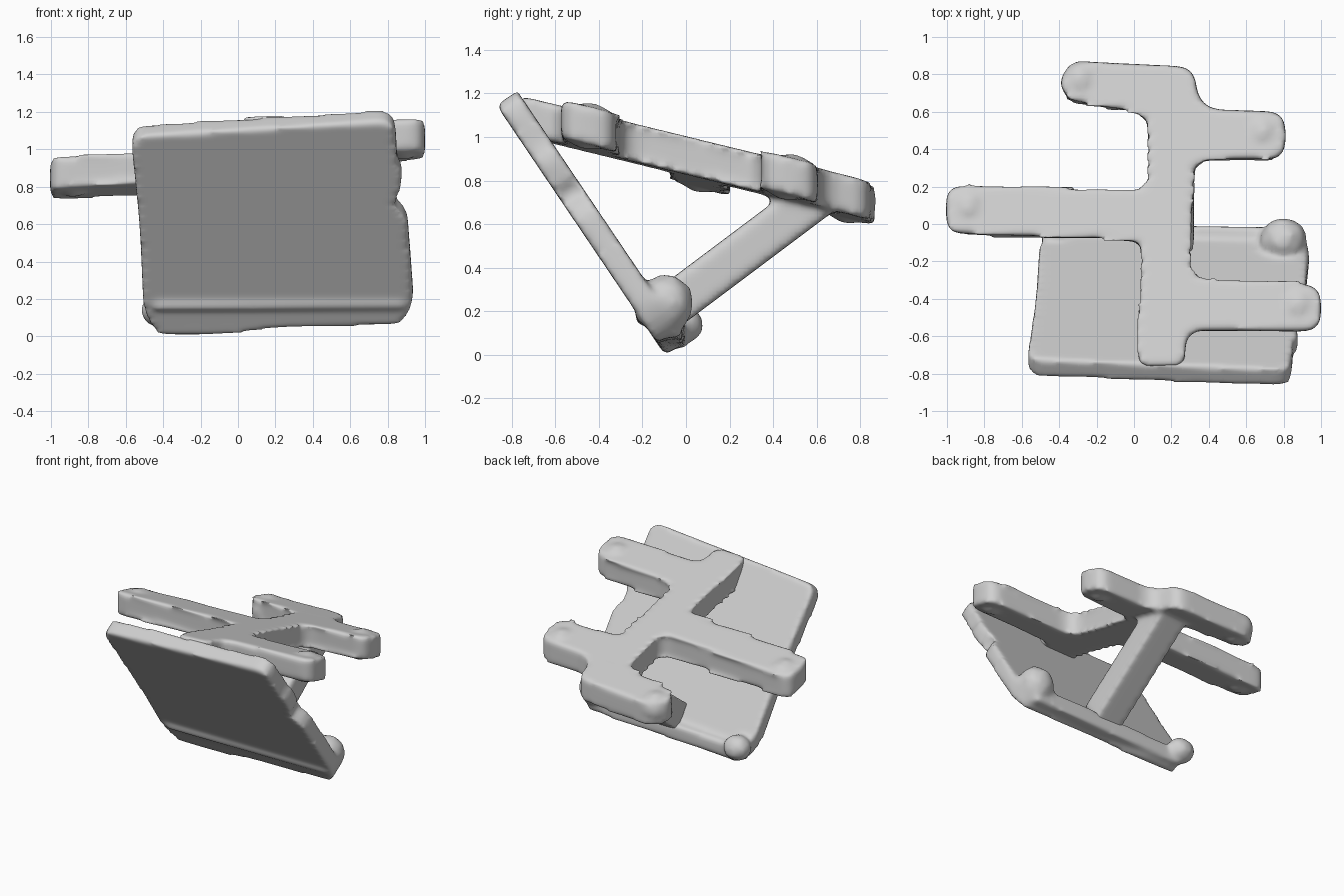
import bpy, bmesh, random
from mathutils import Vector

if "Cube" in bpy.data.objects:
    bpy.data.objects.remove(bpy.data.objects["Cube"], do_unlink=True)
random.seed(4)

GREY = (0.63, 0.63, 0.63, 1)
mat = bpy.data.materials.new("light grey")
mat.use_nodes = True
mat.diffuse_color = GREY
mat.node_tree.nodes["Principled BSDF"].inputs["Base Color"].default_value = GREY


def fused(name, bm):
    """Object whose overlapping pieces melt into one softly rounded skin."""
    bmesh.ops.recalc_face_normals(bm, faces=bm.faces)
    mesh = bpy.data.meshes.new(name)
    bm.to_mesh(mesh)
    bm.free()
    mesh.materials.append(mat)
    obj = bpy.data.objects.new(name, mesh)
    bpy.context.collection.objects.link(obj)
    skin = obj.modifiers.new("skin", 'REMESH')
    skin.mode, skin.voxel_size, skin.use_smooth_shade = 'VOXEL', 0.018, True
    soft = obj.modifiers.new("soften", 'SMOOTH')
    soft.factor, soft.iterations = 0.5, 8


def rounded(corners, steps=5):
    """Outline points with each (u, v, radius) corner rounded."""
    pts = []
    for i, (u, v, r) in enumerate(corners):
        c = Vector((u, v))
        a = Vector(corners[i - 1][:2]) - c
        b = Vector(corners[(i + 1) % len(corners)][:2]) - c
        a, b = c + a.normalized() * r, c + b.normalized() * r
        for k in range(steps + 1):
            t = k / steps
            pts.append(a * (1 - t) ** 2 + c * 2 * t * (1 - t) + b * t * t)
    return pts


def add_plate(bm, corners, place, offset):
    """Thick plate: outline mapped to space by place, thickened both ways."""
    pts = [place(p) for p in rounded(corners)]
    low = [bm.verts.new(p - offset) for p in pts]
    high = [bm.verts.new(p + offset) for p in pts]
    caps = [bm.faces.new(low), bm.faces.new(high)]
    for i in range(len(pts)):
        bm.faces.new((low[i - 1], low[i], high[i], high[i - 1]))
    bmesh.ops.triangulate(bm, faces=caps)


def add_lump(bm, centre, size, rough):
    new = bmesh.ops.create_icosphere(bm, subdivisions=3, radius=1)
    for v in new["verts"]:
        v.co *= 1 + random.uniform(-rough, rough)
        v.co = Vector(centre) + v.co * Vector(size)


def add_bar(bm, start, end, width, depth):
    """Square bar between two points."""
    a, b = Vector(start), Vector(end)
    new = bmesh.ops.create_cube(bm, size=1)
    rot = (b - a).to_track_quat('Z', 'Y')
    for v in new["verts"]:
        v.co = (a + b) / 2 + rot @ (v.co * Vector((width, depth, (b - a).length)))


# Slanted front panel with an uneven left edge
def on_panel(p):
    return Vector((p.x, -0.81 + (1.16 - p.y) * 0.675, p.y))


panel_corners = [
    (-0.575, 1.1, 0.09), (0.84, 1.185, 0.09), (0.85, 0.95, 0.03), (0.88, 0.9, 0.03),
    (0.865, 0.79, 0.02), (0.82, 0.74, 0.03), (0.905, 0.66, 0.05), (0.94, 0.2, 0.06),
    (0.87, 0.085, 0.06), (0.3, 0.08, 0.1), (-0.15, 0.03, 0.05), (-0.43, 0.03, 0.06),
    (-0.505, 0.16, 0.06), (-0.525, 0.6, 0.1)]
panel = bmesh.new()
add_plate(panel, panel_corners, on_panel, Vector((0, 0.83, 0.56)) * 0.058)

# Thick foot of the panel, with a ridge in front and lumps at the corners
add_bar(panel, (-0.42, -0.06, 0.09), (0.84, -0.08, 0.14), 0.12, 0.12)
add_bar(panel, (-0.44, -0.2, 0.17), (0.88, -0.2, 0.18), 0.06, 0.06)
add_lump(panel, (0.8, -0.09, 0.24), (0.125, 0.125, 0.13), 0.05)
add_lump(panel, (-0.42, -0.01, 0.14), (0.1, 0.09, 0.09), 0.05)
fused("front_panel", panel)


# Branching support, one spine with four arms
def frame_height(x, y):
    return 0.905 - 0.245 * y + 0.04 * x


def on_frame(p):
    return Vector((p.x, p.y, frame_height(p.x, p.y)))


frame_corners = [
    (0.02, -0.76, 0.06), (0.27, -0.76, 0.06), (0.28, -0.57, 0.09),
    (1.0, -0.575, 0.1), (1.0, -0.325, 0.1), (0.29, -0.30, 0.12),
    (0.32, 0.35, 0.1), (0.81, 0.345, 0.1), (0.81, 0.6, 0.1),
    (0.35, 0.615, 0.12), (0.32, 0.84, 0.09), (-0.3, 0.87, 0.06),
    (-0.41, 0.76, 0.05), (-0.34, 0.66, 0.05), (0.08, 0.59, 0.1),
    (0.08, 0.17, 0.1), (-1.005, 0.205, 0.09), (-1.005, -0.05, 0.09), (0.05, -0.08, 0.1)]
frame = bmesh.new()
add_plate(frame, frame_corners, on_frame, Vector((0, 0, 0.088)))

# Knobby arm tips
for x, y in ((0.88, -0.45), (0.69, 0.475), (-0.88, 0.08), (-0.28, 0.755)):
    add_lump(frame, (x, y, frame_height(x, y)), (0.11, 0.12, 0.108), 0.03)

# Strut from the rear of the spine down to the foot of the panel
add_bar(frame, (0.205, 0.66, 0.77), (0.205, -0.1, 0.2), 0.23, 0.2)
fused("support_frame", frame)
